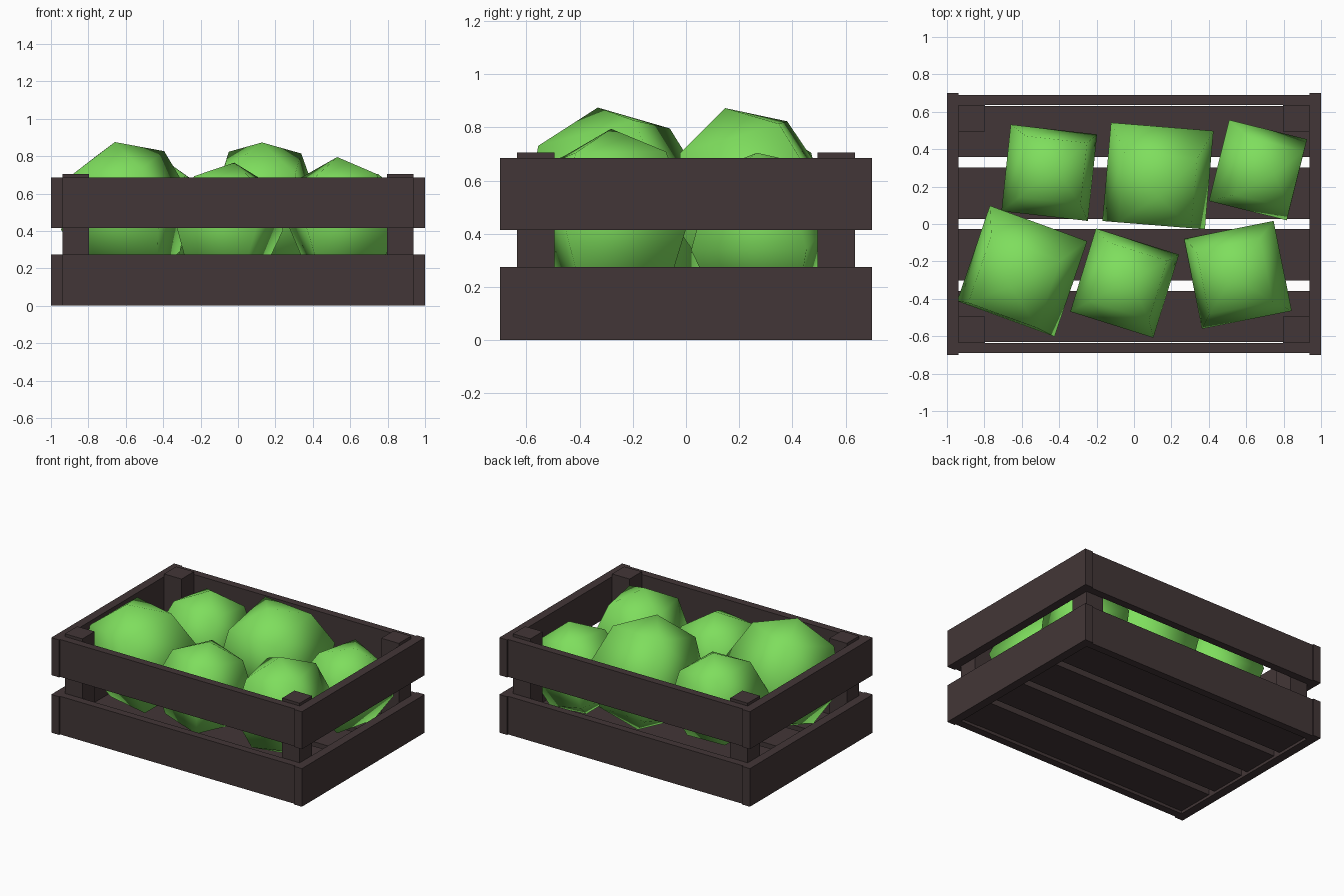
import bpy, bmesh, math
from mathutils import Vector, Matrix

if "Cube" in bpy.data.objects:
    bpy.data.objects.remove(bpy.data.objects["Cube"])


def material(name, rgb):
    m = bpy.data.materials.new(name)
    m.diffuse_color = (*rgb, 1)
    m.use_nodes = True
    m.node_tree.nodes["Principled BSDF"].inputs["Base Color"].default_value = m.diffuse_color
    return m


WOOD = material("dark_brown_wood", (0.055, 0.037, 0.038))
GREEN = material("bright_green", (0.21, 0.73, 0.11))


def finish(bm, name, mat):
    me = bpy.data.meshes.new(name)
    bm.to_mesh(me)
    bm.free()
    me.materials.append(mat)
    ob = bpy.data.objects.new(name, me)
    bpy.context.collection.objects.link(ob)
    return ob


def box(name, x, y, z):
    """Box given by its (min, max) range on each axis."""
    bm = bmesh.new()
    bmesh.ops.create_cube(bm, size=1)
    for v in bm.verts:
        v.co = [r[0] if c < 0 else r[1] for c, r in zip(v.co, (x, y, z))]
    return finish(bm, name, WOOD)


def span(s, a, b):
    return tuple(sorted((s * a, s * b)))


# crate walls: a lower and an upper board on each side
for level, z in (("lower", (0, 0.275)), ("upper", (0.415, 0.685))):
    for s, side in ((-1, "left"), (1, "right")):
        box(f"{side}_{level}_board", span(s, 0.937, 1.0), (-0.70, 0.70), z)
    for s, side in ((-1, "front"), (1, "back")):
        box(f"{side}_{level}_board", (-0.937, 0.937), span(s, 0.635, 0.69), z)

# corner posts
for sx, nx in ((-1, "left"), (1, "right")):
    for sy, ny in ((-1, "front"), (1, "back")):
        box(f"{ny}_{nx}_post", span(sx, 0.797, 0.937), span(sy, 0.495, 0.635), (0.02, 0.705))

# floor slats
for i in range(4):
    yc = -0.495 + 0.33 * i
    box(f"floor_slat_{i + 1}", (-0.937, 0.937), (yc - 0.137, yc + 0.137), (0.02, 0.08))

# fruit: centre x, y, top height, radius, yaw, and sideways lean of the tip
FRUIT = [
    (-0.598, -0.252, 0.875, 0.393, -19.5, -0.06, -0.08),
    (0.128, 0.257, 0.873, 0.389, -4.8, 0.0, -0.11),
    (-0.453, 0.274, 0.80, 0.330, -6.3, 0.03, 0.02),
    (-0.050, -0.316, 0.765, 0.330, -17.3, 0.03, 0.016),
    (0.555, -0.272, 0.795, 0.347, 11.3, -0.025, -0.01),
    (0.663, 0.288, 0.705, 0.316, -14.0, 0.085, -0.022),
]
for i, (cx, cy, top, r, yaw, dx, dy) in enumerate(FRUIT):
    h = math.sqrt(r * r - dx * dx - dy * dy)
    lean = Vector((0, 0, 1)).rotation_difference(Vector((dx, dy, h))).to_matrix()
    rot = lean @ Matrix.Rotation(math.radians(45 + yaw), 3, 'Z')
    bm = bmesh.new()
    bmesh.ops.create_uvsphere(bm, u_segments=4, v_segments=4, radius=r)
    for v in bm.verts:
        v.co = rot @ v.co + Vector((cx, cy, top - h))
    for f in bm.faces:
        f.smooth = True
    finish(bm, f"fruit_{i + 1}", GREEN)
